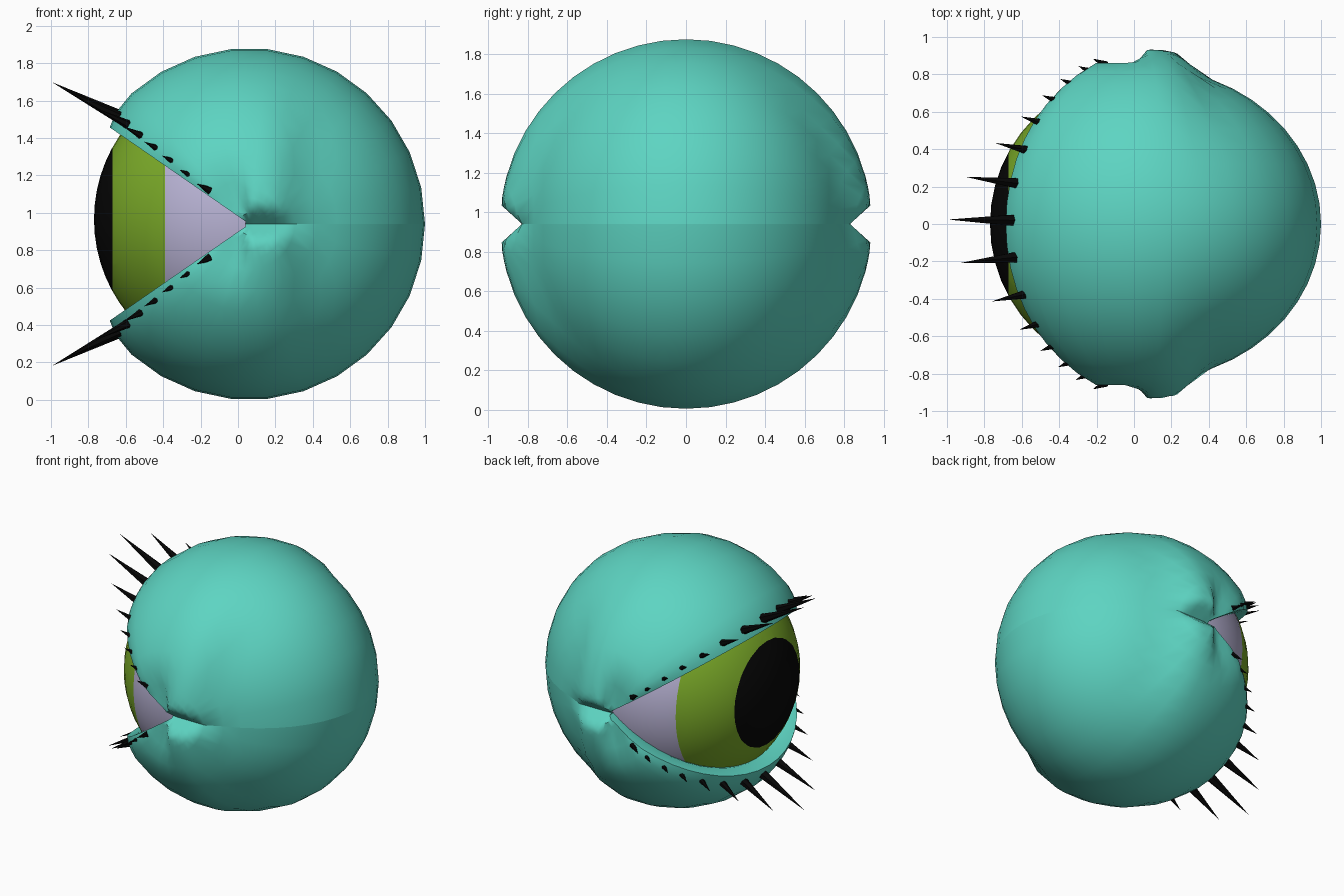
import bpy, bmesh, math
from mathutils import Vector

if "Cube" in bpy.data.objects:
    bpy.data.objects.remove(bpy.data.objects["Cube"])

C = Vector((0.06, 0, 0.94))   # centre of the lids
R = 0.94


def material(name, rgb):
    m = bpy.data.materials.new(name)
    m.diffuse_color = (*rgb, 1)
    m.use_nodes = True
    m.node_tree.nodes["Principled BSDF"].inputs["Base Color"].default_value = m.diffuse_color
    return m


TEAL = material("teal skin", (0.11, 0.66, 0.54))
WHITE = material("lilac white", (0.48, 0.45, 0.66))
GREEN = material("iris green", (0.20, 0.41, 0.022))
BLACK = material("black", (0.002, 0.002, 0.002))


def finish(bm, name, mats, angle=40):
    bmesh.ops.recalc_face_normals(bm, faces=bm.faces)
    me = bpy.data.meshes.new(name)
    bm.to_mesh(me)
    bm.free()
    for m in mats:
        me.materials.append(m)
    ob = bpy.data.objects.new(name, me)
    bpy.context.collection.objects.link(ob)
    bpy.ops.object.select_all(action='DESELECT')
    bpy.context.view_layer.objects.active = ob
    ob.select_set(True)
    bpy.ops.object.shade_smooth_by_angle(angle=math.radians(angle))
    return ob


# Eyeball: sphere cut at two planes for iris and pupil
bm = bmesh.new()
bmesh.ops.create_uvsphere(bm, u_segments=48, v_segments=32, radius=0.8)
bmesh.ops.translate(bm, verts=bm.verts, vec=(0.03, 0, 0.965))
for x in (-0.39, -0.67):
    bmesh.ops.bisect_plane(bm, geom=bm.verts[:] + bm.edges[:] + bm.faces[:],
                           plane_co=(x, 0, 0), plane_no=(1, 0, 0), dist=1e-5)
for f in bm.faces:
    cx = f.calc_center_median().x
    f.material_index = 2 if cx < -0.67 else 1 if cx < -0.39 else 0
finish(bm, "eyeball", (WHITE, GREEN, BLACK))


def ramp(x, a, b):
    t = min(max((x - a) / (b - a), 0), 1)
    return t * t * (3 - 2 * t)


def lid_point(phi, theta, scale, s):
    """phi turns round the y axis from the front, theta runs from corner to corner."""
    r = R * scale * math.sin(theta)
    x = -r * math.cos(phi)
    z = r * math.sin(phi)
    # the back half is pinched towards the eye corners
    t = ramp(x, 0.13, 0.34)
    y = (0.94 * (1 - t) + 0.835 * t) * scale * math.cos(theta)
    # folds dip in at the eye corners
    limit = min(0.86 + 0.08 * ramp(x, -0.06, 0.03), 0.83 + 1.1 * z)
    y = math.copysign(min(abs(y), limit), y)
    return C + Vector((x, y, s * z))


def make_lid(name, s):
    # inner lip, lip edge, outer lip, then the shell round to the back
    cols = [(40, 0.83), (36, 0.88), (34.7, 0.965), (38, 0.98), (42, 0.99)]
    cols += [(48 + 12 * i, 1.0) for i in range(12)]
    half = [1.5, 3.5, 6, 8.5, 11.5] + [15 + 7.5 * i for i in range(10)]
    thetas = half + [90] + [180 - t for t in reversed(half)]
    bm = bmesh.new()
    poles = [bm.verts.new((0.04, y, 0.94)) for y in (0.825, -0.825)]
    grid = [[bm.verts.new(lid_point(math.radians(p), math.radians(t), k, s))
             for t in thetas] for p, k in cols]
    for a, b in zip(grid, grid[1:]):
        for i in range(len(thetas) - 1):
            bm.faces.new((a[i], a[i + 1], b[i + 1], b[i]))
        bm.faces.new((poles[0], a[0], b[0]))
        bm.faces.new((poles[1], a[-1], b[-1]))
    finish(bm, name, (TEAL,), 50)


def make_lashes(name, s):
    bm = bmesh.new()
    for y in (-0.87, -0.82, -0.75, -0.66, -0.54, -0.38, -0.18, 0.02,
              0.22, 0.4, 0.55, 0.67, 0.76, 0.83, 0.87):
        theta = math.acos(y / 0.92)
        base = lid_point(math.radians(39.5), theta, 0.965, s)
        length = 0.08 + 0.34 * math.exp(-(y / 0.42) ** 2)
        d = Vector((-0.88, 0.5 * y, 0.45 * s)).normalized()
        rad = 0.02 + 0.04 * length
        rot = d.to_track_quat('Z', 'Y').to_matrix().to_4x4()
        made = bmesh.ops.create_cone(bm, cap_ends=True, segments=6, radius1=rad,
                                     radius2=0, depth=length)["verts"]
        bmesh.ops.transform(bm, matrix=rot, verts=made)
        bmesh.ops.translate(bm, verts=made, vec=base + d * (length / 2 - 0.02))
    finish(bm, name, (BLACK,), 30)


# Upper and lower lid with their lashes
for label, s in (("upper", 1), ("lower", -1)):
    make_lid(label + "_eyelid", s)
    make_lashes(label + "_lashes", s)
